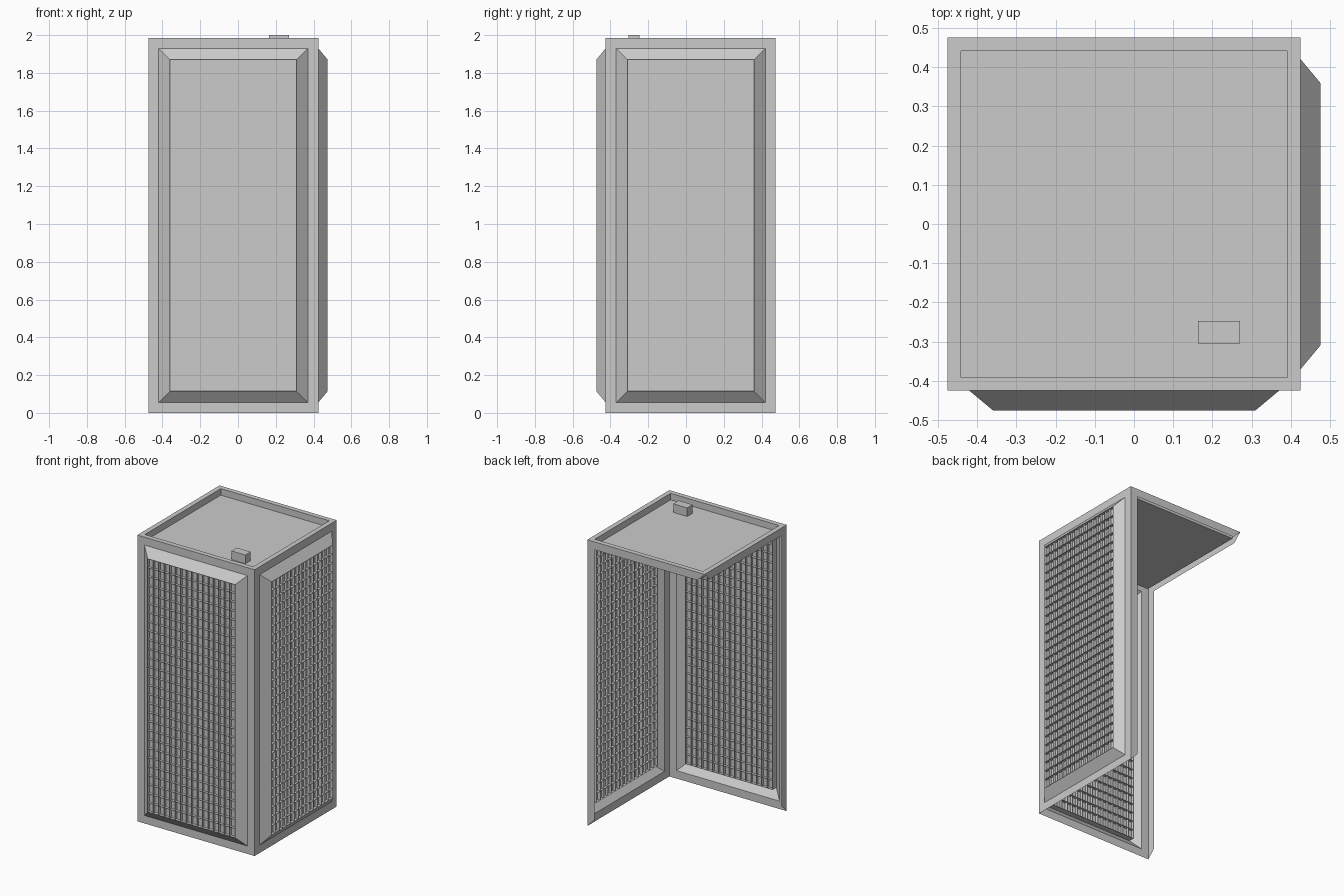
import bpy
import bmesh

if "Cube" in bpy.data.objects:
    bpy.data.objects.remove(bpy.data.objects["Cube"])

LO, HI, TOP = -0.475, 0.425, 1.985      # frame extents
FACE, OUT = -0.425, -0.475              # frame plane and raised panel plane
M = 0.055                               # frame margin


def make(name, quads, swap=False):
    """Mesh from quads; swap mirrors front/back parts onto right/left sides."""
    bm = bmesh.new()
    for q in quads:
        pts = [(-y, -x, z) for x, y, z in q][::-1] if swap else q
        bm.faces.new([bm.verts.new(p) for p in pts])
    bmesh.ops.remove_doubles(bm, verts=bm.verts, dist=1e-5)
    me = bpy.data.meshes.new(name)
    bm.to_mesh(me)
    bm.free()
    ob = bpy.data.objects.new(name, me)
    bpy.context.collection.objects.link(ob)
    return ob


def rect_y(inset, y):
    a, b, c, d = LO + inset, HI - inset, inset, TOP - inset
    return [(a, y, c), (b, y, c), (b, y, d), (a, y, d)]


def rect_z(inset, z):
    a, b, c, d = LO + inset, HI - inset, FACE + inset, -LO - inset
    return [(a, c, z), (b, c, z), (b, d, z), (a, d, z)]


def bridge(r0, r1):
    return [[r0[i], r0[(i + 1) % 4], r1[(i + 1) % 4], r1[i]] for i in range(4)]


# Flat border and bevelled raised surround of a wall
outer, base, crest = rect_y(0, FACE), rect_y(M, FACE), rect_y(0.115, OUT)
wall = bridge(outer, base) + bridge(base, crest)

# Mesh infill: flat sheet with thin crossing fins on both sides
x0, x1, z0, z1 = LO + 0.115, HI - 0.115, 0.115, TOP - 0.115
COLS, ROWS = 16, 28
ya, yb = OUT, OUT + 0.04
sheet = [rect_y(0.115, OUT + 0.02)]
fins = []
for i in range(COLS + 1):
    x = x0 + (x1 - x0) * i / COLS
    fins.append([(x, ya, z0), (x, yb, z0), (x, yb, z1), (x, ya, z1)])
for j in range(ROWS + 1):
    z = z0 + (z1 - z0) * j / ROWS
    fins.append([(x0, ya, z), (x0, yb, z), (x1, yb, z), (x1, ya, z)])

# Mitred lips on the open sides (top edge and vertical edge)
B = -LO
lips = [
    [(HI, B, TOP), (HI - M, B, TOP - M), (LO + M, B, TOP - M), (LO, B, TOP)],
    [(HI, B, 0), (HI - M, B, M), (HI - M, B, TOP - M), (HI, B, TOP)],
]

for side, lip_side, swap in (("front", "back", False), ("right", "left", True)):
    make(side + "_wall_surround", wall, swap)
    make(side + "_mesh_sheet", sheet, swap)
    make(side + "_mesh_fins", fins, swap)
    make(lip_side + "_edge_lip", lips, swap)

# Roof: narrow rim with sunken floor
rim, lip, floor = rect_z(0, TOP), rect_z(0.034, TOP), rect_z(0.034, 1.94)
make("roof", bridge(rim, lip) + bridge(lip, floor) + [floor])

# Small block on the roof
bpy.ops.mesh.primitive_cube_add(size=1, location=(0.217, -0.276, 1.97))
block = bpy.context.object
block.name = "roof_block"
block.scale = (0.107, 0.058, 0.06)
